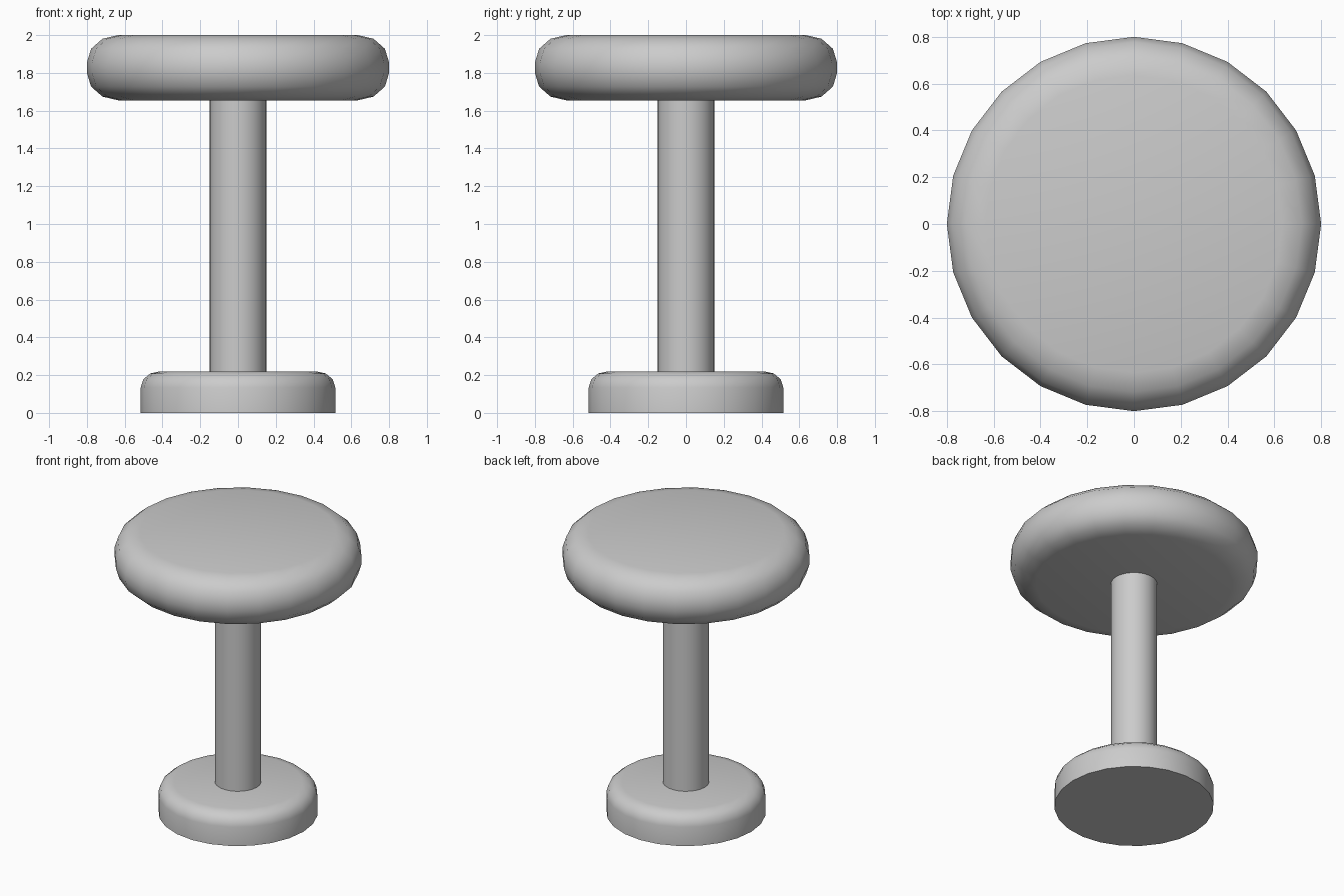
import bpy, bmesh, math

if "Cube" in bpy.data.objects:
    bpy.data.objects.remove(bpy.data.objects["Cube"])

SIDES = 24

def arc(cx, cz, rx, rz, a0, a1, n):
    """Quarter-round profile points (radius, height)."""
    pts = []
    for i in range(n + 1):
        a = math.radians(a0 + (a1 - a0) * i / n)
        pts.append((cx + rx * math.cos(a), cz + rz * math.sin(a)))
    return pts

def lathe(name, profile):
    """Revolve a bottom-to-top profile about z and cap both ends."""
    bm = bmesh.new()
    rings = []
    for r, z in profile:
        rings.append([bm.verts.new((r * math.cos(2 * math.pi * i / SIDES),
                                    r * math.sin(2 * math.pi * i / SIDES), z))
                      for i in range(SIDES)])
    for lo, hi in zip(rings, rings[1:]):
        for i in range(SIDES):
            j = (i + 1) % SIDES
            bm.faces.new((lo[i], lo[j], hi[j], hi[i]))
    bm.faces.new(rings[0][::-1])
    bm.faces.new(rings[-1])
    mesh = bpy.data.meshes.new(name)
    bm.to_mesh(mesh)
    bm.free()
    ob = bpy.data.objects.new(name, mesh)
    bpy.context.collection.objects.link(ob)
    bpy.ops.object.select_all(action='DESELECT')
    ob.select_set(True)
    bpy.context.view_layer.objects.active = ob
    bpy.ops.object.shade_smooth_by_angle(angle=math.radians(40))
    return ob

# Foot disc with a rounded top rim
lathe("base", [(0.515, 0.0)] + arc(0.415, 0.135, 0.10, 0.085, 0, 90, 3))

# Straight post
lathe("post", [(0.15, 0.2), (0.15, 1.68)])

# Cushion rounded above and below
lathe("seat", arc(0.635, 1.80, 0.165, 0.145, -90, 0, 3)
      + arc(0.635, 1.855, 0.165, 0.145, 0, 90, 3))
